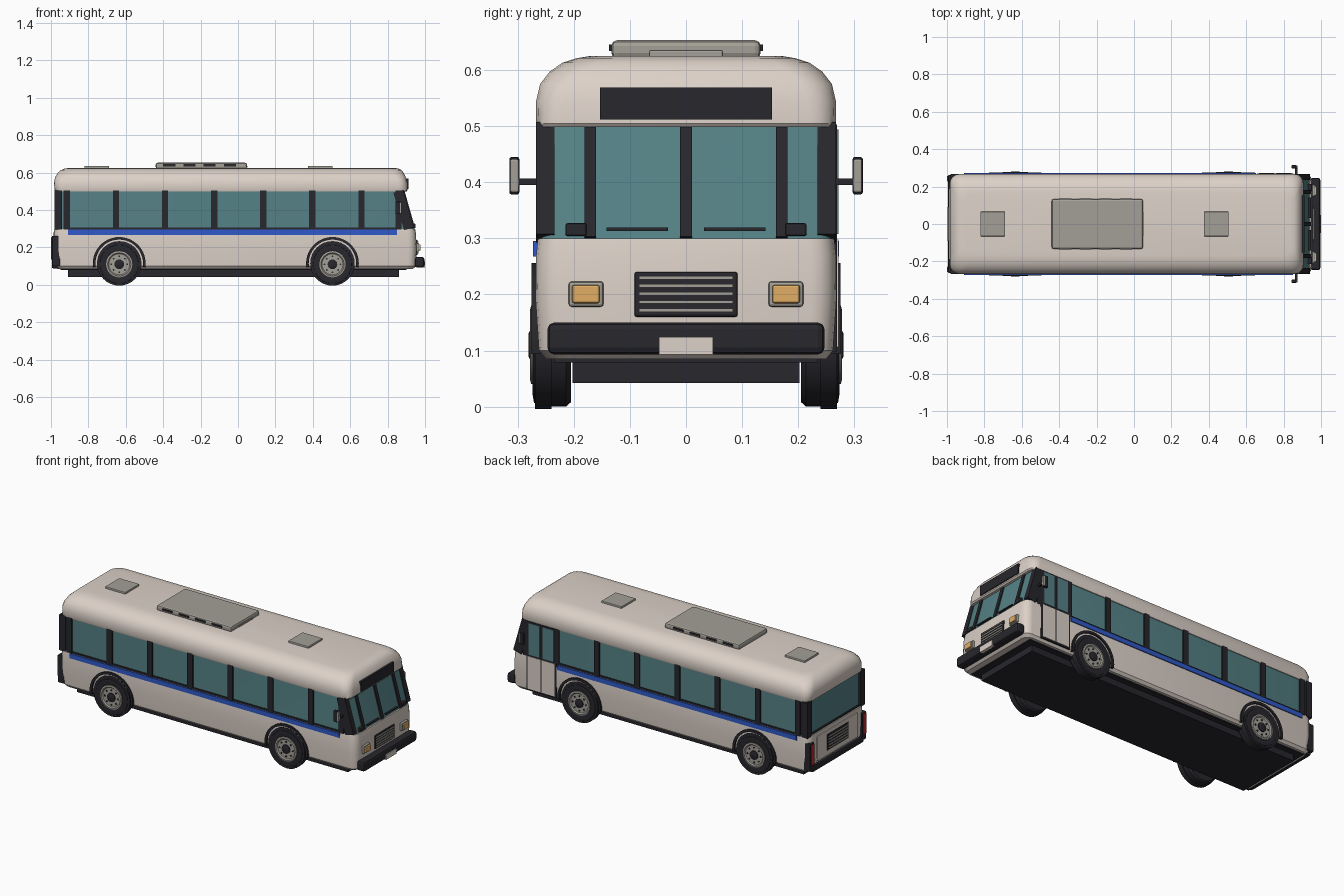
import bpy, bmesh
from math import sin, cos, pi, atan2, hypot

if "Cube" in bpy.data.objects:
    bpy.data.objects.remove(bpy.data.objects["Cube"])

def mat(name, r, g, b):
    m = bpy.data.materials.new(name)
    m.diffuse_color = (r, g, b, 1)
    m.use_nodes = True
    m.node_tree.nodes["Principled BSDF"].inputs["Base Color"].default_value = m.diffuse_color
    return m

CREAM = mat("cream", .72, .64, .58)
DARK = mat("dark", .02, .02, .026)
GLASS = mat("glass", .09, .22, .235)
BLUE = mat("blue", .03, .1, .58)
AMBER = mat("amber", .75, .42, .13)
GREY = mat("grey", .37, .35, .31)
RED = mat("red", .5, .02, .02)

def finish(name, bm, m, smooth=False):
    bmesh.ops.recalc_face_normals(bm, faces=bm.faces)
    me = bpy.data.meshes.new(name)
    bm.to_mesh(me)
    bm.free()
    me.materials.append(m)
    o = bpy.data.objects.new(name, me)
    bpy.context.collection.objects.link(o)
    if smooth:
        bpy.ops.object.select_all(action='DESELECT')
        o.select_set(True)
        bpy.context.view_layer.objects.active = o
        bpy.ops.object.shade_smooth_by_angle(angle=pi / 6)
    return o

def box(name, x, y, z, m, bevel=0, tilt=0):
    """Box from (min, max) ranges, tilted about y."""
    bm = bmesh.new()
    bmesh.ops.create_cube(bm, size=1)
    bmesh.ops.scale(bm, verts=bm.verts, vec=(abs(x[1] - x[0]), abs(y[1] - y[0]), abs(z[1] - z[0])))
    o = finish(name, bm, m)
    o.location = [(a + b) / 2 for a, b in (x, y, z)]
    o.rotation_euler.y = tilt
    if bevel:
        mod = o.modifiers.new("bevel", 'BEVEL')
        mod.width, mod.segments = bevel, 2
    return o

def loft(name, sections, m, seg=4):
    """Stack of rounded rectangles: (z, rear x, front x, half width, corner radius)."""
    bm = bmesh.new()
    rings = []
    for z, x0, x1, w, r in sections:
        ring = []
        for k, (cx, cy) in enumerate(((x1 - r, w - r), (x0 + r, w - r), (x0 + r, r - w), (x1 - r, r - w))):
            for i in range(seg + 1):
                a = (k + i / seg) * pi / 2
                ring.append(bm.verts.new((cx + r * cos(a), cy + r * sin(a), z)))
        rings.append(ring)
    n = len(rings[0])
    for a, b in zip(rings, rings[1:]):
        for i in range(n):
            bm.faces.new((a[i], a[(i + 1) % n], b[(i + 1) % n], b[i]))
    bm.faces.new(rings[0])
    bm.faces.new(rings[-1])
    return finish(name, bm, m, True)

def lathe(name, profile, x, z, side, m, seg=32, arc=None):
    """Turn (radius, y) profile about the y axis; arc=(start, end) makes a partial closed ring."""
    bm = bmesh.new()
    a0, a1 = arc or (0, 2 * pi)
    rings = []
    for i in range(seg + 1 if arc else seg):
        a = a0 + (a1 - a0) * i / seg
        rings.append([bm.verts.new((x + r * cos(a), side * y, z + r * sin(a))) for r, y in profile])
    p = len(profile)
    for i in range(seg):
        a, b = rings[i], rings[(i + 1) % len(rings)]
        for j in range(p if arc else p - 1):
            k = (j + 1) % p
            bm.faces.new((a[j], a[k], b[k], b[j]))
    if arc:
        bm.faces.new(rings[0])
        bm.faces.new(rings[-1])
    else:
        bm.faces.new([r[0] for r in rings])
        bm.faces.new([r[-1] for r in rings])
    return finish(name, bm, m, True)

# Main shell: lower body, glazed cabin, domed roof, chassis
loft("lower_body", [(.085, -.965, .935, .25, .04), (.1, -.98, .952, .262, .045), (.19, -.985, .955, .268, .045),
                    (.27, -.985, .952, .267, .045), (.3, -.982, .947, .264, .045)], CREAM)
loft("cabin_glass", [(.295, -.968, .94, .259, .03), (.505, -.968, .883, .259, .03)], GLASS)
loft("roof", [(.498, -.975, .9, .264, .04), (.505, -.98, .906, .267, .045), (.545, -.984, .905, .267, .05),
              (.575, -.978, .897, .26, .055), (.597, -.965, .887, .243, .06), (.613, -.948, .875, .22, .06),
              (.621, -.93, .86, .195, .06), (.625, -.905, .84, .17, .06)], CREAM)
box("chassis", (-.91, .86), (-.202, .202), (.042, .09), DARK)
box("underbody_pan", (-.95, .9), (-.235, .235), (.079, .088), DARK)

# Window pillars, corner posts and belt stripe on both sides
tilt = -atan2(.057, .2)
length = hypot(.057, .2) / 2
for s in (-1, 1):
    for i in range(7):
        x = -.915 + i * .2625
        box("side_pillar", (x - .017, x + .017), (s * .25, s * .267), (.295, .505), DARK)
    box("door_pillar", (.843, .875), (s * .25, s * .267), (.295, .505), DARK)
    box("rear_corner_post", (-.98, -.94), (s * .225, s * .267), (.295, .505), DARK)
    box("window_sill", (-.93, .86), (s * .25, s * .2645), (.296, .306), DARK)
    box("windshield_corner_post", (.858, .913), (s * .234, s * .267), (.4 - length, .4 + length), DARK, tilt=tilt)
    box("windshield_pillar", (.895, .919), (s * .16, s * .181), (.4 - length, .4 + length), DARK, tilt=tilt)
    box("blue_stripe", (-.91, .85 if s < 0 else .652), (s * .26, s * .2725), (.268, .295), BLUE)
    # Mirrors
    box("mirror_arm", (.862, .874), (s * .26, s * .3), (.395, .407), DARK)
    box("mirror_head", (.842, .868), (s * .297, s * .315), (.378, .445), DARK, .004)
    box("mirror_cover", (.862, .875), (s * .298, s * .314), (.382, .441), GREY, .003)
    # Headlights, marker lamps, wipers
    box("headlight_housing", (.94, .968), (s * .147, s * .209), (.178, .223), GREY, .005)
    box("headlight_lens", (.95, .976), (s * .154, s * .203), (.184, .217), AMBER, .004)
    box("marker_lamp", (.9, .95), (s * .177, s * .215), (.304, .327), DARK, .004)
    box("wiper", (.934, .945), (s * .032, s * .142), (.313, .319), DARK)
    # Tail lights
    box("tail_light_housing", (-.994, -.95), (s * .222, s * .262), (.1, .262), DARK, .004)
    box("tail_light", (-1, -.96), (s * .228, s * .257), (.135, .255), RED, .003)
box("windshield_center_post", (.895, .919), (-.011, .011), (.4 - length, .4 + length), DARK, tilt=tilt)

# Wheels with arches
for x in (-.635, .505):
    for s in (-1, 1):
        lathe("wheel_arch", [(.127, .255), (.127, .275), (.141, .275), (.141, .255)], x, .115, s, DARK, 24, (-.15, pi + .15))
        lathe("wheel_well", [(.119, .24), (.119, .2695)], x, .115, s, DARK)
        lathe("tyre", [(.09, .205), (.102, .205), (.11, .214), (.11, .26), (.103, .271), (.085, .274), (.07, .27)], x, .11, s, DARK)
        lathe("wheel_rim", [(.07, .25), (.07, .276), (.062, .278), (.056, .272), (.03, .272)], x, .11, s, GREY)
        lathe("wheel_hub", [(.026, .26), (.026, .278), (.02, .281)], x, .11, s, DARK, 16)
        for i in range(8):
            a = i * pi / 4
            lathe("wheel_nut", [(.005, .268), (.005, .276)], x + .043 * cos(a), .11 + .043 * sin(a), s, DARK, 6)

# Two-leaf passenger door on the +y side
box("door_frame", (.657, .853), (.25, .2695), (.098, .503), DARK)
for x0, x1 in ((.668, .751), (.759, .842)):
    box("door_panel", (x0, x1), (.25, .272), (.106, .298), CREAM)
    box("door_glass", (x0 + .006, x1 - .006), (.25, .272), (.308, .494), GLASS)

# Front end: bumper, plate, grille, destination sign
box("front_bumper", (.945, .996), (-.247, .247), (.093, .15), DARK, .012)
box("front_plate", (.98, 1), (-.048, .048), (.093, .124), CREAM)
box("grille_frame", (.94, .96), (-.092, .092), (.16, .24), DARK, .004)
for i in range(5):
    z = .169 + i * .0145
    box("grille_slat", (.95, .964), (-.084, .084), (z, z + .006), GREY)
box("destination_sign", (.87, .911), (-.153, .153), (.512, .569), DARK)

# Rear end: window frame, engine grille, bumper
box("rear_window_sill", (-.976, -.95), (-.23, .23), (.296, .308), DARK)
box("rear_panel", (-.99, -.96), (-.19, .19), (.135, .28), CREAM, .003)
box("engine_grille", (-.993, -.96), (-.1, .1), (.165, .26), DARK, .003)
for i in range(5):
    z = .176 + i * .0165
    box("engine_grille_slat", (-.996, -.97), (-.092, .092), (z, z + .006), GREY)
box("rear_bumper", (-.995, -.95), (-.24, .24), (.088, .125), DARK, .008)

# Roof equipment
box("air_unit", (-.44, .048), (-.133, .133), (.62, .653), GREY, .01)
for i in range(4):
    x = -.4 + i * .108
    for s in (-1, 1):
        box("air_unit_vent", (x, x + .065), (s * .12, s * .137), (.634, .645), DARK)
box("air_unit_front_lip", (.03, .052), (-.064, .064), (.628, .636), GREY)
for x in (-.755, .44):
    box("roof_hatch", (x - .066, x + .066), (-.066, .066), (.618, .636), GREY, .004)
